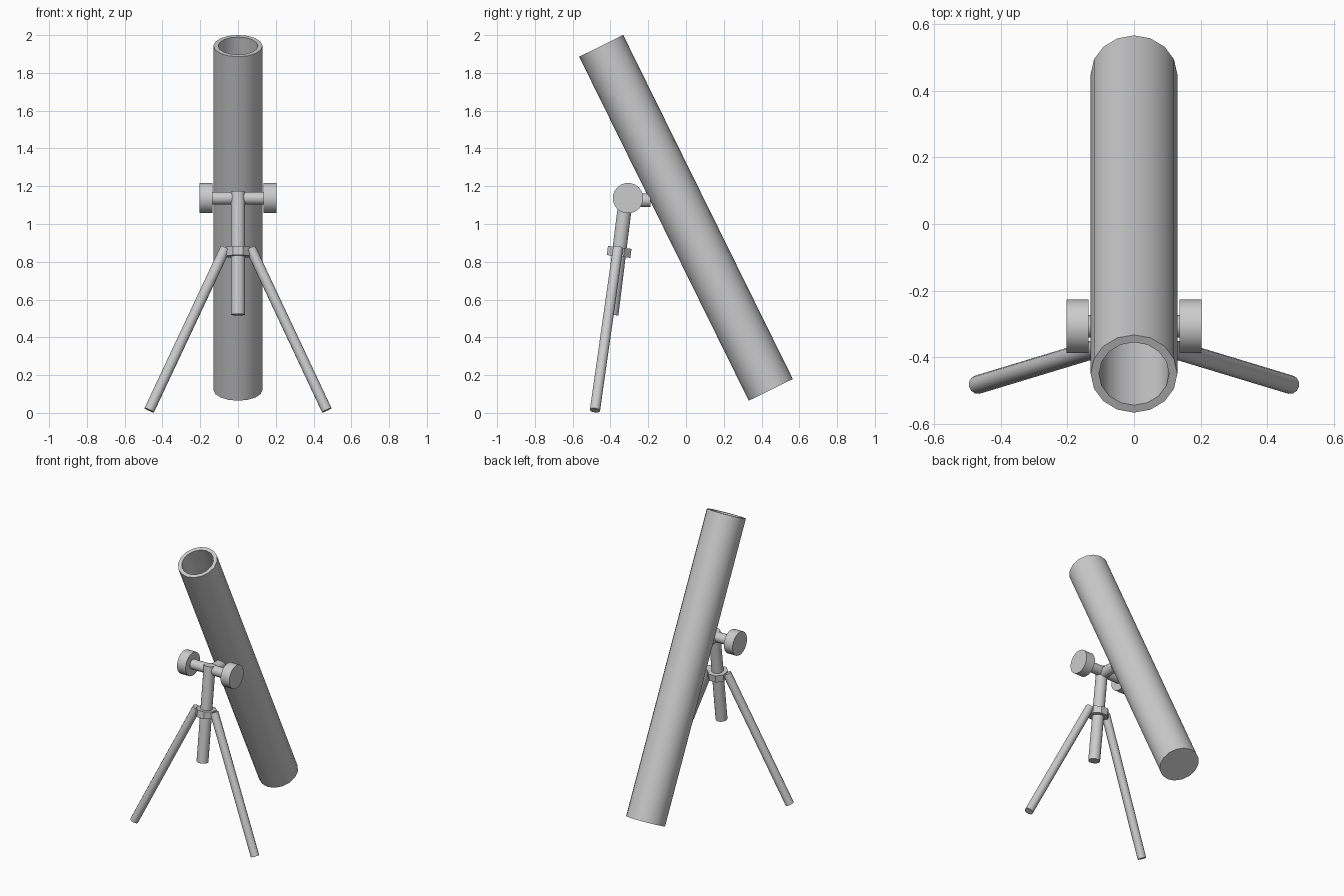
import bpy, bmesh, math
from mathutils import Vector

if "Cube" in bpy.data.objects:
    bpy.data.objects.remove(bpy.data.objects["Cube"])


def lathe(name, a, b, profile, sides, offset=0.5, smooth=40):
    """Closed revolved solid about the line a-b; profile is (radius, distance from a)."""
    a, b = Vector(a), Vector(b)
    axis = (b - a).normalized()
    # reference directions: u stays as close to world x as possible
    ref = Vector((0, 1, 0)) if abs(axis.x) > 0.9 else Vector((1, 0, 0))
    u = (ref - axis * ref.dot(axis)).normalized()
    v = axis.cross(u)
    bm = bmesh.new()
    rings = []
    for r, d in profile:
        ring = []
        for i in range(sides):
            t = 2 * math.pi * (i + offset) / sides
            ring.append(bm.verts.new(a + axis * d + (u * math.cos(t) + v * math.sin(t)) * r))
        rings.append(ring)
    for lo, hi in zip(rings, rings[1:]):
        for i in range(sides):
            j = (i + 1) % sides
            bm.faces.new((lo[i], lo[j], hi[j], hi[i]))
    bm.faces.new(rings[0][::-1])
    bm.faces.new(rings[-1])
    bmesh.ops.recalc_face_normals(bm, faces=bm.faces)
    for f in bm.faces:
        f.smooth = True
    me = bpy.data.meshes.new(name)
    bm.to_mesh(me)
    bm.free()
    me.set_sharp_from_angle(angle=math.radians(smooth))
    ob = bpy.data.objects.new(name, me)
    bpy.context.collection.objects.link(ob)
    return ob


def rod(name, a, b, radius, sides=16, **kw):
    length = (Vector(b) - Vector(a)).length
    return lathe(name, a, b, [(radius, 0), (radius, length)], sides, **kw)


# Main barrel: closed at the bottom, open bore at the top
low, high = Vector((0, 0.449, 0.122)), Vector((0, -0.449, 1.943))
L = (high - low).length
lathe("barrel", low, high, [(0.13, 0), (0.13, L), (0.105, L), (0.105, 0.04)], 16, offset=0)


# Central post, tilted slightly backwards toward the barrel
def post_point(z):
    return Vector((0, -0.323 + (z - 1.1) * 0.124, z))


rod("center_post", post_point(0.52), post_point(1.17), 0.038)
rod("post_collar", post_point(0.828), post_point(0.876), 0.068, 8, smooth=30)

# Cross bar with an adjusting knob at each end
rod("cross_bar", (-0.15, -0.307, 1.137), (0.15, -0.307, 1.137), 0.034)
rod("barrel_bracket", (0, -0.315, 1.125), (0, -0.188, 1.125), 0.036)
for side, s in (("left", -1), ("right", 1)):
    rod(side + "_knob", (s * 0.136, -0.307, 1.137), (s * 0.203, -0.307, 1.137), 0.081, 20)
    # Splayed bipod leg
    rod(side + "_leg", (s * 0.47, -0.482, 0.014), (s * 0.067, -0.36, 0.872), 0.028, 12)
